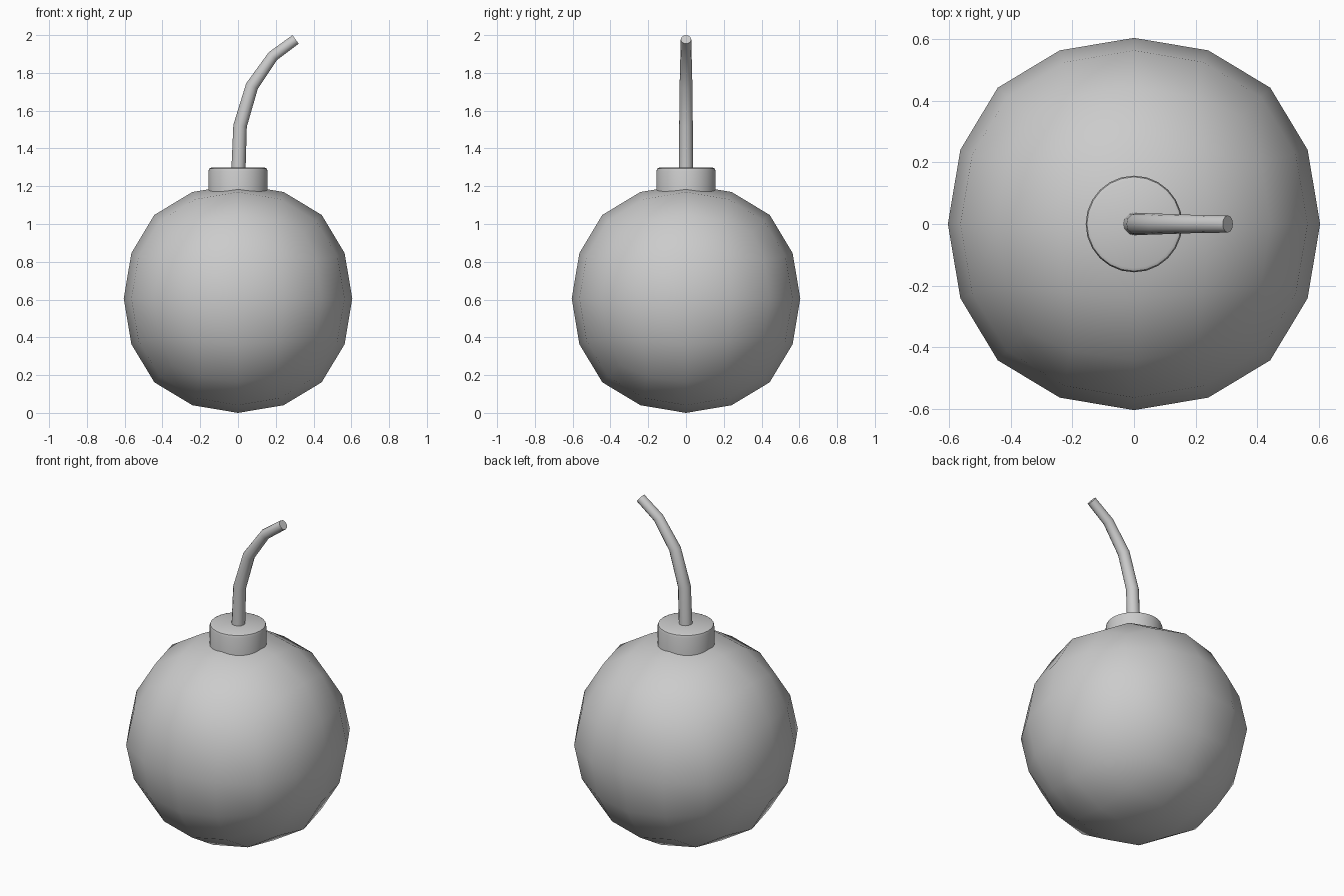
import bpy, bmesh, math
from mathutils import Vector

if "Cube" in bpy.data.objects:
    bpy.data.objects.remove(bpy.data.objects["Cube"])


def loft(name, path, radii, sides):
    """Tube of rings in the XZ plane, capped at both ends."""
    bm = bmesh.new()
    pts = [Vector((x, 0, z)) for x, z in path]
    rings = []
    for i, p in enumerate(pts):
        a, b = pts[max(i - 1, 0)], pts[min(i + 1, len(pts) - 1)]
        t = (b - a).normalized()
        side = Vector((t.z, 0, -t.x))
        rings.append([bm.verts.new(p + radii[i] * (
            side * math.cos(2 * math.pi * k / sides)
            + Vector((0, 1, 0)) * math.sin(2 * math.pi * k / sides)))
            for k in range(sides)])
    for r, s in zip(rings, rings[1:]):
        for k in range(sides):
            n = (k + 1) % sides
            bm.faces.new((r[k], r[n], s[n], s[k]))
    bm.faces.new(rings[0])
    bm.faces.new(rings[-1])
    bmesh.ops.recalc_face_normals(bm, faces=bm.faces)
    me = bpy.data.meshes.new(name)
    bm.to_mesh(me)
    bm.free()
    ob = bpy.data.objects.new(name, me)
    bpy.context.collection.objects.link(ob)
    return ob


def smooth(ob, angle):
    bpy.ops.object.select_all(action='DESELECT')
    ob.select_set(True)
    bpy.context.view_layer.objects.active = ob
    bpy.ops.object.shade_smooth_by_angle(angle=math.radians(angle))


# round body: a cube subdivided twice
R = 0.605
bpy.ops.mesh.primitive_cube_add(size=2)
body = bpy.context.object
body.name = "round_body"
sub = body.modifiers.new("subdivide", 'SUBSURF')
sub.levels = sub.render_levels = 2
sub.use_limit_surface = False
bpy.ops.object.modifier_apply(modifier="subdivide")
k = R / max(v.co.x for v in body.data.vertices)
for v in body.data.vertices:
    v.co = v.co * k + Vector((0, 0, R))
smooth(body, 60)

# neck collar with a softened top rim
collar = loft("neck_collar",
              [(0, 1.12), (0, 1.28), (0, 1.293), (0, 1.298)],
              [0.157, 0.157, 0.153, 0.143], 24)
smooth(collar, 40)

# bent tapering fuse
fuse = loft("fuse",
            [(0, 1.22), (0.011, 1.52), (0.074, 1.73), (0.185, 1.889), (0.305, 1.977)],
            [0.038, 0.036, 0.034, 0.030, 0.028], 12)
smooth(fuse, 40)
